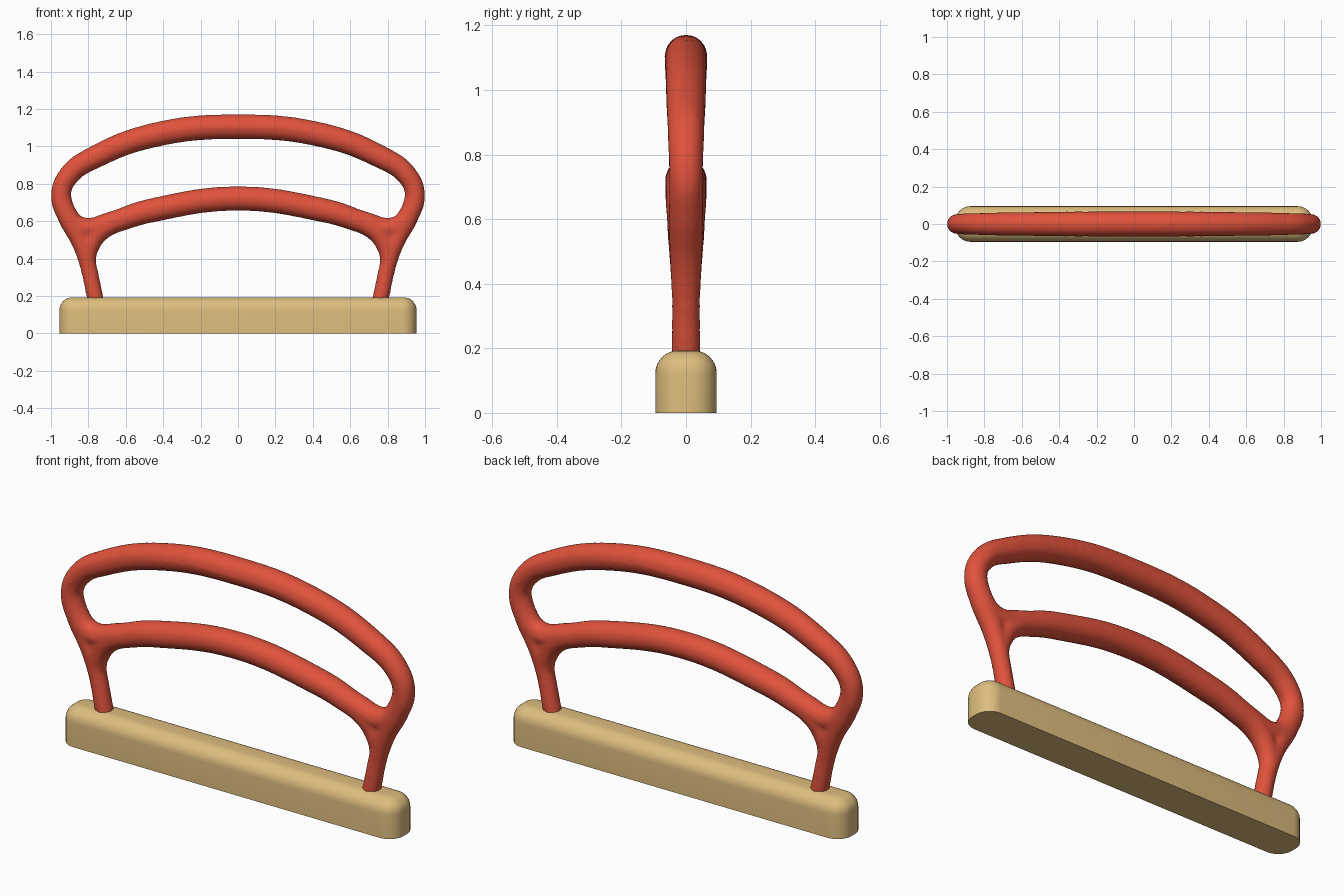
import bpy, bmesh

cube = bpy.data.objects.get("Cube")
if cube:
    bpy.data.objects.remove(cube, do_unlink=True)


def make_material(name, rgb):
    mat = bpy.data.materials.new(name)
    mat.use_nodes = True
    mat.diffuse_color = (*rgb, 1)
    mat.node_tree.nodes["Principled BSDF"].inputs["Base Color"].default_value = (*rgb, 1)
    return mat


red = make_material("red", (0.75, 0.085, 0.045))
tan = make_material("tan", (0.73, 0.51, 0.21))


def add_object(name, mesh, mat):
    obj = bpy.data.objects.new(name, mesh)
    bpy.context.collection.objects.link(obj)
    mesh.materials.clear()
    mesh.materials.append(mat)
    return obj


def shade(obj):
    bpy.ops.object.select_all(action='DESELECT')
    obj.select_set(True)
    bpy.context.view_layer.objects.active = obj
    bpy.ops.object.shade_smooth_by_angle()


def mirrored(path):
    return [(-x, z, r) for x, z, r in path]


def across(path):
    # The last point lies on the mirror plane
    return path + mirrored(path)[-2::-1]


def add_tube(curve, path):
    spline = curve.splines.new('BEZIER')
    spline.radius_interpolation = 'CARDINAL'
    spline.bezier_points.add(len(path) - 1)
    for point, (x, z, r) in zip(spline.bezier_points, path):
        point.co = (x, 0, z)
        point.radius = r + 0.002
        point.handle_left_type = point.handle_right_type = 'AUTO'


# Centre lines of the right half: x, z, radius
outer_hoop = [(0.745, 0.1, 0.043), (0.77, 0.22, 0.043), (0.80, 0.36, 0.043),
              (0.845, 0.5, 0.05), (0.91, 0.62, 0.052), (0.947, 0.74, 0.052),
              (0.9, 0.85, 0.055), (0.76, 0.945, 0.06), (0.45, 1.06, 0.064),
              (0, 1.105, 0.065)]
lower_grip = [(0.775, 0.25, 0.04), (0.803, 0.38, 0.042), (0.79, 0.47, 0.05),
              (0.73, 0.555, 0.056), (0.6, 0.617, 0.06), (0.45, 0.66, 0.063),
              (0, 0.721, 0.064)]
crotch = [(0.947, 0.74, 0.05), (0.92, 0.65, 0.052), (0.865, 0.58, 0.053),
          (0.79, 0.563, 0.054), (0.7, 0.587, 0.056), (0.58, 0.624, 0.058)]

# Handle: tubes fused into one smooth body
curve = bpy.data.curves.new("handle_paths", 'CURVE')
curve.dimensions = '3D'
curve.bevel_depth = 1
curve.bevel_resolution = 6
curve.resolution_u = 12
curve.use_fill_caps = True
for path in (across(outer_hoop), across(lower_grip), crotch, mirrored(crotch)):
    add_tube(curve, path)
paths = bpy.data.objects.new("handle_paths", curve)
bpy.context.collection.objects.link(paths)
graph = bpy.context.evaluated_depsgraph_get()
mesh = bpy.data.meshes.new_from_object(paths.evaluated_get(graph))
bpy.data.objects.remove(paths, do_unlink=True)
handle = add_object("handle", mesh, red)
remesh = handle.modifiers.new("fuse", 'REMESH')
remesh.mode = 'VOXEL'
remesh.voxel_size = 0.011
remesh.use_smooth_shade = True
smooth = handle.modifiers.new("blend", 'SMOOTH')
smooth.factor = 0.5
smooth.iterations = 10

# Base: bar with rounded corners and top, flat underside
bm = bmesh.new()
bmesh.ops.create_cube(bm, size=1)
for v in bm.verts:
    v.co = (v.co.x * 1.91, v.co.y * 0.19, (v.co.z + 0.5) * 0.193)


def bevel(edges, width):
    bmesh.ops.bevel(bm, geom=edges, offset=width, segments=8, profile=0.5,
                    affect='EDGES', clamp_overlap=True)


bevel([e for e in bm.edges if abs(e.verts[0].co.z - e.verts[1].co.z) > 0.1], 0.08)
bevel([e for e in bm.edges if all(v.co.z > 0.19 for v in e.verts)], 0.07)
mesh = bpy.data.meshes.new("base")
bm.to_mesh(mesh)
bm.free()
base = add_object("base", mesh, tan)
shade(base)
